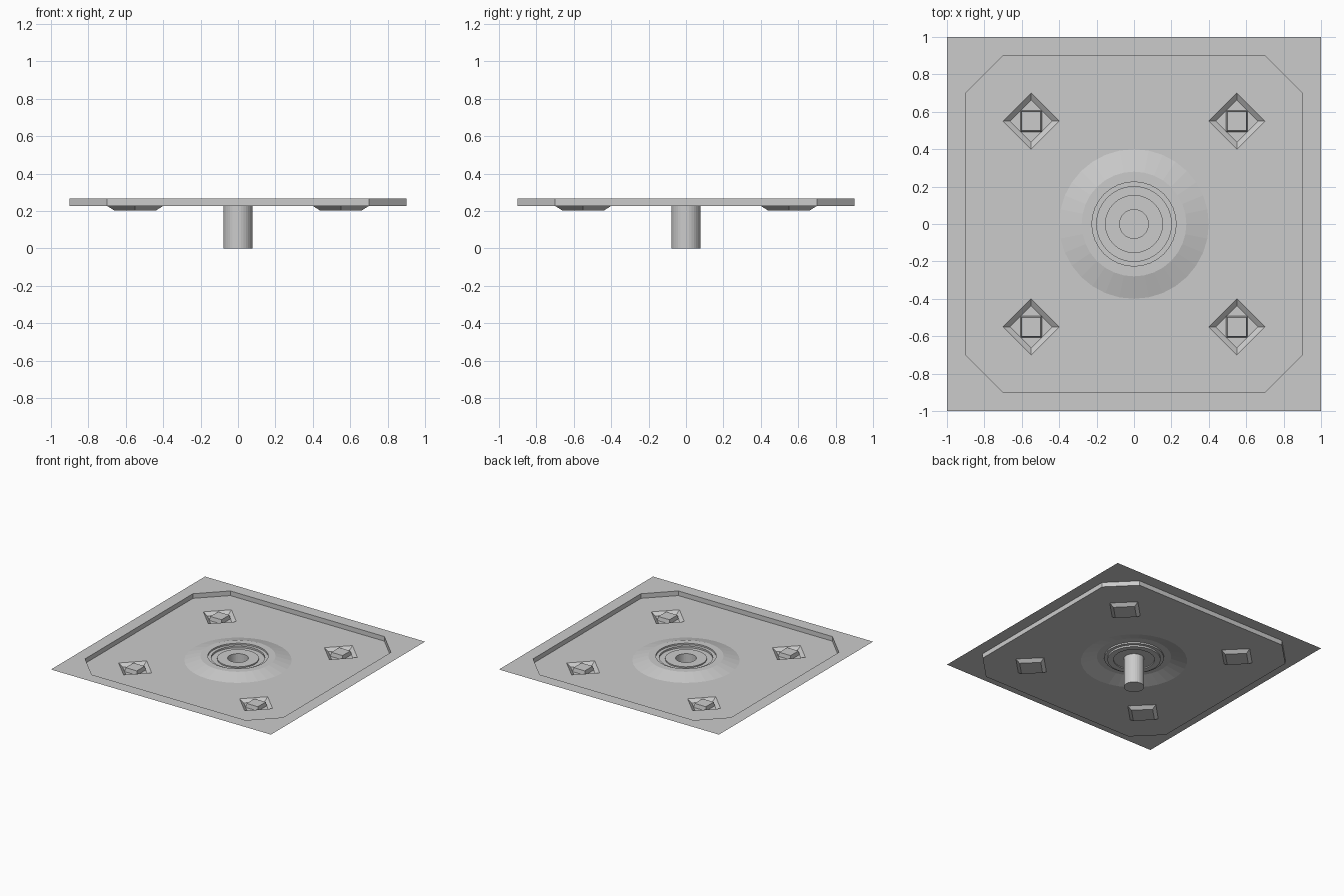
import bpy, bmesh
from math import cos, sin, pi
from mathutils import Vector

if "Cube" in bpy.data.objects:
    bpy.data.objects.remove(bpy.data.objects["Cube"])

Z_TOP, Z_FLOOR, Z_PIT = 0.265, 0.227, 0.203
SEG = 32


def ring(r, z, n=SEG, cx=0, cy=0, turn=0):
    return [(cx + r * cos(2 * pi * i / n + turn), cy + r * sin(2 * pi * i / n + turn), z)
            for i in range(n)]


def finish(name, bm, smooth=False):
    me = bpy.data.meshes.new(name)
    bm.to_mesh(me)
    bm.free()
    ob = bpy.data.objects.new(name, me)
    bpy.context.collection.objects.link(ob)
    return ob


def sheet(name, loops):
    """Flat sheet: first loop is the outline, the others are holes."""
    bm = bmesh.new()
    edges = []
    for pts in loops:
        vs = [bm.verts.new(p) for p in pts]
        edges += [bm.edges.new((vs[i - 1], vs[i])) for i in range(len(vs))]
    bmesh.ops.triangle_fill(bm, use_beauty=True, edges=edges, normal=Vector((0, 0, 1)))
    for f in bm.faces:
        if f.normal.z < 0:
            f.normal_flip()
    return finish(name, bm)


def loft(name, loops, cap=False):
    """Skin between successive loops (outside to inside), optional end cap."""
    bm = bmesh.new()
    rows = [[bm.verts.new(p) for p in pts] for pts in loops]
    for a, b in zip(rows, rows[1:]):
        n = len(a)
        for i in range(n):
            j = (i + 1) % n
            bm.faces.new((a[i], a[j], b[j], b[i]))
    if cap:
        bm.faces.new(rows[-1])
    return finish(name, bm)


def octagon(z):
    a, b = 0.9, 0.7
    return [(a, -b, z), (a, b, z), (b, a, z), (-b, a, z),
            (-a, b, z), (-a, -b, z), (-b, -a, z), (b, -a, z)]


def square(h, z, cx=0, cy=0):
    return [(cx + h, cy - h, z), (cx + h, cy + h, z), (cx - h, cy + h, z), (cx - h, cy - h, z)]


spots = [(sx * 0.55, sy * 0.55) for sx in (-1, 1) for sy in (-1, 1)]

# outer border, dropped panel and the wall joining them
sheet("border", [square(1, Z_TOP), octagon(Z_TOP)])
loft("panel_wall", [octagon(Z_TOP), octagon(Z_FLOOR)])
sheet("panel", [octagon(Z_FLOOR), ring(0.4, Z_FLOOR)]
      + [ring(0.15, Z_FLOOR, 4, x, y) for x, y in spots])

# diamond pits, each with a small raised square in the middle
for i, (x, y) in enumerate(spots):
    loft(f"diamond_pit_{i}", [ring(0.15, Z_FLOOR, 4, x, y), ring(0.113, Z_PIT, 4, x, y)])
    sheet(f"pit_floor_{i}", [ring(0.113, Z_PIT, 4, x, y), square(0.057, Z_PIT, x, y)])
    loft(f"pit_square_{i}", [square(0.057, Z_PIT, x, y), square(0.051, 0.235, x, y)], cap=True)

# central medallion with stepped rings, running down into the hollow stem
profile = [(0.4, Z_FLOOR), (0.28, 0.262), (0.225, 0.262), (0.225, 0.25), (0.2, 0.25),
           (0.2, 0.236), (0.155, 0.236), (0.155, 0.245), (0.077, 0.245)]
loft("medallion", [ring(r, z) for r, z in profile])
loft("stem", [ring(0.077, 0.245), ring(0.077, 0)], cap=True)
